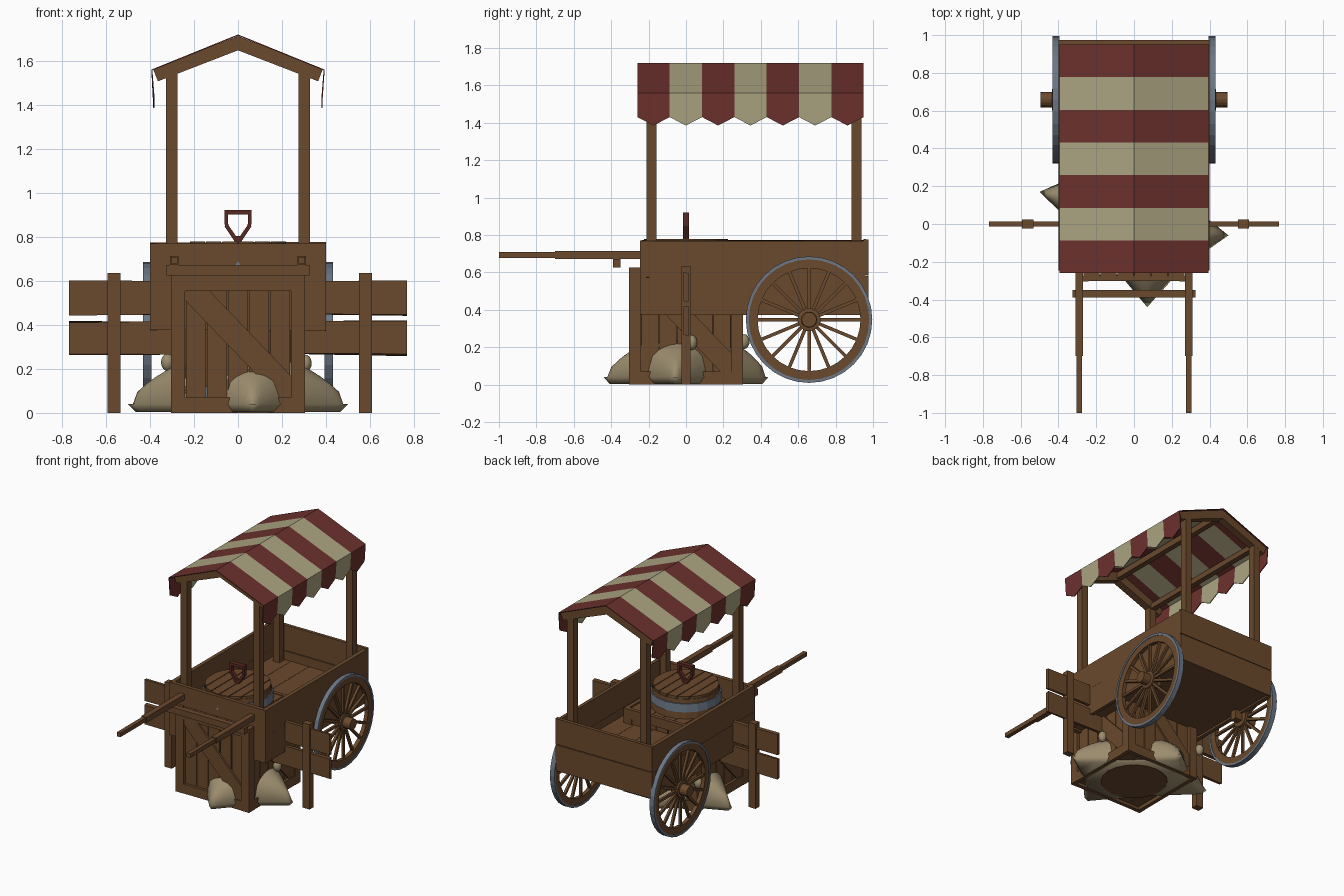
import bpy, bmesh, math, random
from mathutils import Vector, Matrix

if "Cube" in bpy.data.objects:
    bpy.data.objects.remove(bpy.data.objects["Cube"])

random.seed(4)

def material(name, rgb):
    m = bpy.data.materials.new(name)
    m.diffuse_color = (*rgb, 1)
    m.use_nodes = True
    m.node_tree.nodes["Principled BSDF"].inputs["Base Color"].default_value = m.diffuse_color
    return m

WOOD = material("brown wood", (0.145, 0.067, 0.026))
RED = material("red cloth", (0.150, 0.031, 0.026))
CREAM = material("cream cloth", (0.41, 0.37, 0.22))
BURLAP = material("burlap", (0.33, 0.265, 0.155))
METAL = material("grey metal", (0.15, 0.185, 0.235))
GRIP = material("dark red grip", (0.10, 0.022, 0.016))

def finish(name, bm, *mats, smooth=False):
    bmesh.ops.recalc_face_normals(bm, faces=bm.faces)
    me = bpy.data.meshes.new(name)
    bm.to_mesh(me)
    bm.free()
    ob = bpy.data.objects.new(name, me)
    bpy.context.collection.objects.link(ob)
    for m in mats:
        me.materials.append(m)
    if smooth:
        me.polygons.foreach_set("use_smooth", [True] * len(me.polygons))
    return ob

def box(bm, lo, hi, jitter=0.0, rot=None):
    c = (Vector(lo) + Vector(hi)) / 2
    d = Vector(hi) - Vector(lo)
    M = Matrix.Translation(c) @ Matrix.Diagonal((*d, 1))
    vs = bmesh.ops.create_cube(bm, size=1, matrix=M)["verts"]
    for v in vs:
        v.co.z += random.uniform(-jitter, jitter)
        if rot:
            v.co = rot @ v.co

def beam(bm, p, q, width, depth, axis, rot=None):
    """Bar from p to q, its depth measured along axis."""
    p, q, a = Vector(p), Vector(q), Vector(axis)
    d = q - p
    w = d.normalized().cross(a)
    M = Matrix((d, w * width, a * depth)).transposed().to_4x4()
    M = Matrix.Translation((p + q) / 2) @ M
    if rot:
        M = rot.to_4x4() @ M
    bmesh.ops.create_cube(bm, size=1, matrix=M)

def lathe(bm, profile, n, M=Matrix(), closed=True):
    """Turn (radius, height) points about z, then place with M."""
    rings = [[bm.verts.new(M @ Vector((r * math.cos(2 * math.pi * i / n), r * math.sin(2 * math.pi * i / n), h)))
              for i in range(n)] for r, h in profile]
    k = len(rings)
    for a in range(k if closed else k - 1):
        A, B = rings[a], rings[(a + 1) % k]
        for i in range(n):
            bm.faces.new((A[i], A[(i + 1) % n], B[(i + 1) % n], B[i]))
    if not closed:
        bm.faces.new(rings[0])
        bm.faces.new(rings[-1])

# Cart body: two planks per side, floor and underside
bm = bmesh.new()
for z0, z1 in ((0.375, 0.576), (0.576, 0.77)):
    for s in (-1, 1):
        box(bm, (s * 0.385 - 0.014, -0.235, z0), (s * 0.385 + 0.014, 0.96, z1), 0.003)
    box(bm, (-0.40, -0.245, z0), (0.40, -0.215, z1), 0.003)
    box(bm, (-0.40, 0.95, z0 + 0.01), (0.40, 0.975, z1 + 0.006), 0.003)
for i in range(5):
    x = -0.375 + i * 0.15
    box(bm, (x, -0.22, 0.49), (x + 0.148, 0.955, 0.515))
box(bm, (-0.375, -0.22, 0.39), (0.375, 0.955, 0.41))
finish("cart_body", bm, WOOD)

# Pull handles and cross bar
bm = bmesh.new()
for s in (-1, 1):
    box(bm, (s * 0.29 - 0.015, -1.0, 0.678), (s * 0.29 + 0.015, -0.68, 0.708))
    box(bm, (s * 0.29 - 0.02, -0.70, 0.672), (s * 0.29 + 0.02, -0.215, 0.714))
box(bm, (-0.325, -0.39, 0.625), (0.325, -0.35, 0.672))
finish("pull_handles", bm, WOOD)

# Axle stubs
bm = bmesh.new()
for s in (-1, 1):
    box(bm, (s * 0.375 - 0.045, 0.63, 0.322), (s * 0.375 + 0.045, 0.68, 0.395))
finish("axle", bm, WOOD)

# Wheels
for s, side in ((-1, "left"), (1, "right")):
    M = Matrix.Translation((0, 0.658, 0.347)) @ Matrix.Rotation(s * math.pi / 2, 4, 'Y')
    bm = bmesh.new()
    lathe(bm, [(0.275, 0.398), (0.325, 0.398), (0.325, 0.427), (0.275, 0.427)], 32, M)
    lathe(bm, [(0.062, 0.385), (0.062, 0.432), (0.042, 0.435), (0.04, 0.495)], 16, M, False)
    for i in range(16):
        a = 2 * math.pi * i / 16
        d = Vector((0, math.cos(a), math.sin(a)))
        c = Vector((s * 0.412, 0.658, 0.347))
        beam(bm, c + d * 0.05, c + d * 0.28, 0.018, 0.018, (1, 0, 0))
    finish(side + "_wheel", bm, WOOD)
    bm = bmesh.new()
    lathe(bm, [(0.322, 0.394), (0.338, 0.394), (0.338, 0.431), (0.322, 0.431)], 32, M)
    finish(side + "_tyre", bm, METAL)

# Roof posts, rafters and purlins
bm = bmesh.new()
for y in (-0.185, 0.912):
    for s in (-1, 1):
        x = s * 0.302
        box(bm, (x - 0.026, y - 0.027, 0.5), (x + 0.026, y + 0.027, 1.56))
        beam(bm, (-s * 0.01, y, 1.684), (s * 0.375, y, 1.535), 0.06, 0.055, (0, 1, 0))
for s in (-1, 1):
    beam(bm, (s * 0.302, -0.2, 1.55), (s * 0.302, 0.93, 1.55), 0.04, 0.04, (0, 0, 1))
box(bm, (-0.02, -0.2, 1.655), (0.02, 0.93, 1.70))
finish("roof_frame", bm, WOOD)

# Striped awning with pointed valance
bm = bmesh.new()
W = 1.21 / 7
for i in range(7):
    y0, y1 = -0.26 + i * W, -0.26 + (i + 1) * W
    for s in (-1, 1):
        e, f = s * 0.394, s * 0.385
        for pts in ([(0, y0, 1.72), (0, y1, 1.72), (e, y1, 1.56), (e, y0, 1.56)],
                    [(e, y0, 1.56), (e, y1, 1.56), (f, y1, 1.43), (f, (y0 + y1) / 2, 1.385), (f, y0, 1.43)]):
            bm.faces.new([bm.verts.new(p) for p in pts]).material_index = i % 2
bmesh.ops.remove_doubles(bm, verts=bm.verts, dist=0.0005)
awning = finish("awning", bm, RED, CREAM)
mod = awning.modifiers.new("thickness", 'SOLIDIFY')
mod.thickness = 0.006

# Crate: four framed, braced sides with recessed slats
bm = bmesh.new()
for k in range(4):
    R = Matrix.Rotation(k * math.pi / 2, 3, 'Z')
    for s in (-1, 1):
        box(bm, (s * 0.272 - 0.032, -0.305, 0), (s * 0.272 + 0.032, -0.275, 0.625), 0, R)
    box(bm, (-0.24, -0.303, 0), (0.24, -0.275, 0.07), 0, R)
    box(bm, (-0.24, -0.303, 0.555), (0.24, -0.275, 0.625), 0, R)
    beam(bm, (-0.225, -0.287, 0.575), (0.25, -0.287, 0.08), 0.11, 0.018, (0, 1, 0), R)
    for i in range(5):
        x = -0.24 + i * 0.096
        box(bm, (x + 0.003, -0.283, 0.03), (x + 0.093, -0.268, 0.6), 0, R)
for i in range(6):
    x = -0.27 + i * 0.09
    box(bm, (x + 0.002, -0.275, 0.6), (x + 0.088, 0.275, 0.62))
    box(bm, (x + 0.002, -0.275, 0.02), (x + 0.088, 0.275, 0.04))
finish("crate", bm, WOOD)

# Barrel with plank lid and hoops
bm = bmesh.new()
lathe(bm, [(0.225, 0.0), (0.232, 0.01), (0.25, 0.2), (0.262, 0.39), (0.246, 0.6), (0.23, 0.76), (0.215, 0.76)],
      20, closed=False)
for i in range(6):
    x0, x1 = -0.222 + i * 0.074 + 0.003, -0.222 + (i + 1) * 0.074 - 0.003
    xs = [x0 + (x1 - x0) * t / 3 for t in range(4)]
    ring = [(x, math.sqrt(0.225 ** 2 - x * x)) for x in xs]
    ring += [(x, -y) for x, y in reversed(ring)]
    f = bm.faces.new([bm.verts.new((x, y, 0.75)) for x, y in ring])
    top = bmesh.ops.extrude_face_region(bm, geom=[f])["geom"]
    bmesh.ops.translate(bm, verts=[g for g in top if isinstance(g, bmesh.types.BMVert)], vec=(0, 0, 0.028))
finish("barrel", bm, WOOD)
bm = bmesh.new()
lathe(bm, [(0.23, 0.67), (0.247, 0.67), (0.241, 0.73), (0.225, 0.73)], 20)
lathe(bm, [(0.23, 0.06), (0.246, 0.06), (0.252, 0.12), (0.235, 0.12)], 20)
finish("barrel_hoops", bm, METAL)

# Shovel standing in the barrel
bm = bmesh.new()
Y = (0, 1, 0)
beam(bm, (-0.062, 0, 0.911), (0.062, 0, 0.911), 0.02, 0.034, Y)
for s in (-1, 1):
    beam(bm, (s * 0.054, 0, 0.915), (s * 0.052, 0, 0.848), 0.016, 0.03, Y)
    beam(bm, (s * 0.054, 0, 0.853), (s * 0.008, 0, 0.785), 0.018, 0.03, Y)
beam(bm, (0, 0, 0.805), (0, 0, 0.3), 0.03, 0.03, Y)
finish("shovel_grip", bm, GRIP)
bm = bmesh.new()
beam(bm, (0, 0, 0.32), (0, 0, 0.08), 0.17, 0.012, Y)
finish("shovel_blade", bm, METAL)

# Fence: two posts and two rails
bm = bmesh.new()
for x in (-0.563, 0.58):
    box(bm, (x - 0.03, -0.024, 0), (x + 0.03, 0.024, 0.635))
for s in (-1, 1):
    for z0, z1 in ((0.265, 0.415), (0.445, 0.602)):
        box(bm, (min(0, s * 0.768), -0.013, z0), (max(0, s * 0.768), 0.013, z1), 0.008)
finish("fence", bm, WOOD)

# Burlap sack: a pillow with four drawn-out corners
corner = {(1, 1): (0.50, -0.06), (1, -1): (0.07, -0.44), (-1, -1): (-0.50, 0.17), (-1, 1): (-0.05, 0.44)}
bm = bmesh.new()
bmesh.ops.create_grid(bm, x_segments=24, y_segments=24, size=1)
for v in bm.verts:
    u, w = v.co.x, v.co.y
    p = Vector((0, 0))
    for (a, b), c in corner.items():
        p += Vector(c) * (1 + a * u) * (1 + b * w) / 4
    p *= 1 - 0.09 * (max(abs(u), abs(w)) - min(abs(u), abs(w)))
    h = 0.24 * max(0, (1 - u * u) * (1 - w * w)) ** 0.4
    v.co = (p.x, p.y, 0.04 + h)
rim = [e for e in bm.edges if e.is_boundary]
low = bmesh.ops.extrude_edge_only(bm, edges=rim)["geom"]
for v in (g for g in low if isinstance(g, bmesh.types.BMVert)):
    v.co = (v.co.x * 0.93, v.co.y * 0.93, 0.004)
bmesh.ops.holes_fill(bm, edges=[e for e in bm.edges if e.is_boundary], sides=0)
# tied sack necks peeking out beside the crate
for c in ((0.305, 0.03, 0.225), (-0.32, 0.31, 0.23)):
    M = Matrix.Translation(c) @ Matrix.Diagonal((0.03, 0.03, 0.04, 1))
    bmesh.ops.create_uvsphere(bm, u_segments=12, v_segments=8, radius=1, matrix=M)
finish("sack", bm, BURLAP, smooth=True)
